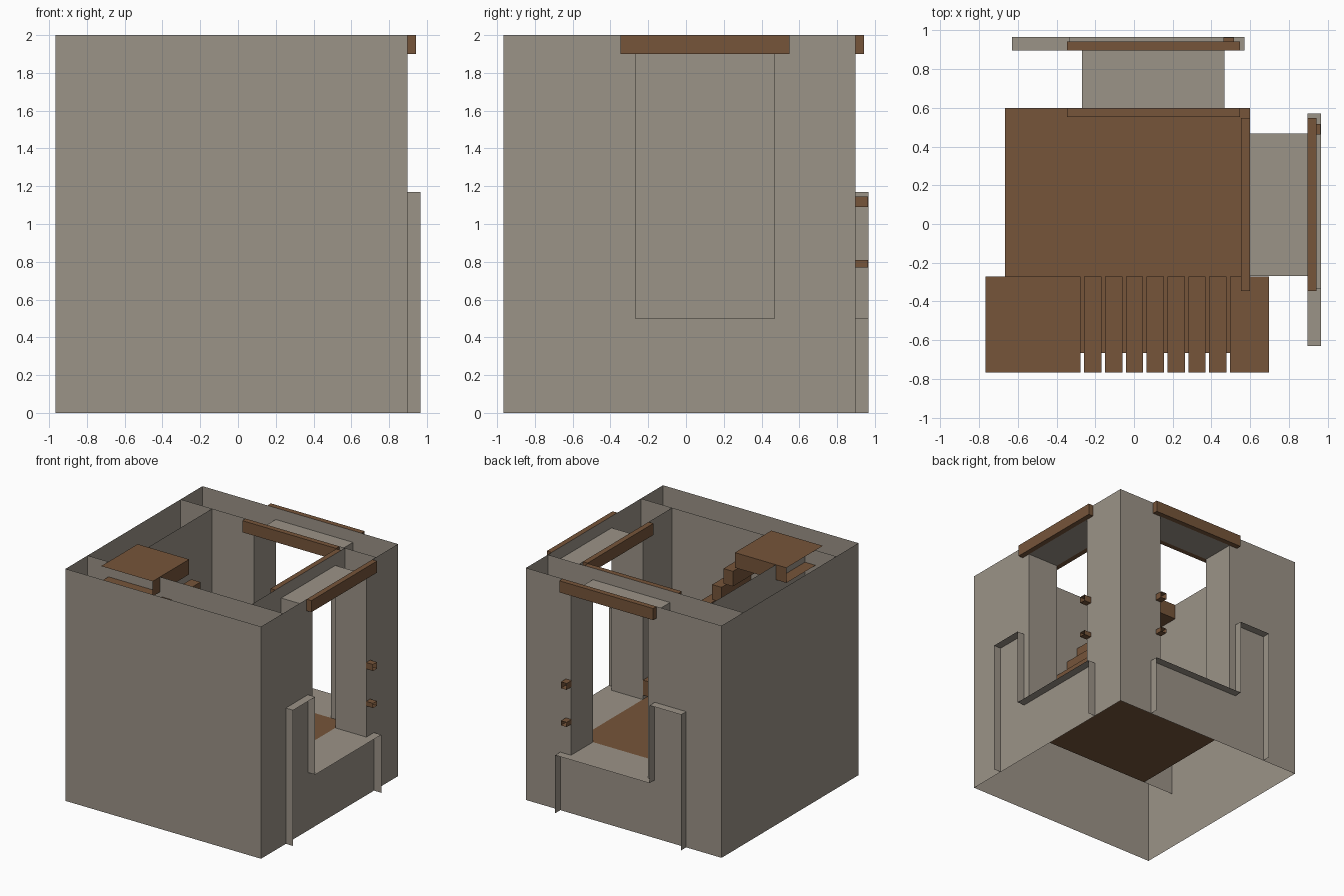
import bpy, bmesh

if "Cube" in bpy.data.objects:
    bpy.data.objects.remove(bpy.data.objects["Cube"])


def material(name, rgb):
    m = bpy.data.materials.new(name)
    m.diffuse_color = (*rgb, 1)
    m.use_nodes = True
    m.node_tree.nodes["Principled BSDF"].inputs["Base Color"].default_value = m.diffuse_color
    return m


STONE = material("grey_stone", (0.33, 0.292, 0.245))
WOOD = material("brown_wood", (0.18, 0.09, 0.042))

LO, HI, TRIM = -0.967, 0.897, 0.967      # outer shell and trim limits
IN0, IN1 = -0.667, 0.6                   # inner room limits
W0, W1, SILL, HEAD, TOP = -0.268, 0.468, 0.5, 1.9, 2.0   # window opening


def make(name, quads, mat, swap=False):
    """Object from quads; swap exchanges x and y for the matching side."""
    bm = bmesh.new()
    for q in quads:
        pts = [(p[1], p[0], p[2]) for p in reversed(q)] if swap else q
        bm.faces.new([bm.verts.new(p) for p in pts])
    bmesh.ops.remove_doubles(bm, verts=bm.verts, dist=1e-5)
    me = bpy.data.meshes.new(name)
    bm.to_mesh(me)
    bm.free()
    me.materials.append(mat)
    ob = bpy.data.objects.new(name, me)
    bpy.context.collection.objects.link(ob)
    return ob


def plane_x(x, a, b, c, d, sign=1):
    """Upright quad at constant x, y from a to b, z from c to d."""
    q = [(x, a, c), (x, b, c), (x, b, d), (x, a, d)]
    return q if sign > 0 else q[::-1]


def plane_y(y, a, b, c, d, sign=1):
    q = [(a, y, c), (a, y, d), (b, y, d), (b, y, c)]
    return q if sign > 0 else q[::-1]


def plane_z(z, a, b, c, d, sign=1):
    q = [(a, c, z), (b, c, z), (b, d, z), (a, d, z)]
    return q if sign > 0 else q[::-1]


def box(x0, x1, y0, y1, z0, z1, skip=""):
    """Box quads; skip lists open sides: l r f b d u."""
    f = {"l": plane_x(x0, y0, y1, z0, z1, -1), "r": plane_x(x1, y0, y1, z0, z1),
         "f": plane_y(y0, x0, x1, z0, z1, -1), "b": plane_y(y1, x0, x1, z0, z1),
         "d": plane_z(z0, x0, x1, y0, y1, -1), "u": plane_z(z1, x0, x1, y0, y1)}
    return [q for k, q in f.items() if k not in skip]


def holed(x, a, b, z0, sign):
    """Wall at constant x with the window opening left out."""
    parts = [(a, W0, z0, TOP), (W1, b, z0, TOP), (W0, W1, HEAD, TOP)]
    if z0 < SILL:
        parts.append((W0, W1, z0, SILL))
    return [plane_x(x, *p, sign) for p in parts]


# plain outer and inner walls
make("front_outer_wall", [plane_y(LO, LO, HI, 0, TOP, -1)], STONE)
make("left_outer_wall", [plane_x(LO, LO, HI, 0, TOP, -1)], STONE)
make("front_inner_wall", [plane_y(IN0, LO, HI, SILL, TOP)], STONE)
make("left_inner_wall", [plane_x(IN0, IN0, IN1, SILL, TOP)], STONE)
make("floor", [plane_z(SILL, IN0, IN1, IN0, IN1)], WOOD)

# the two window sides, right and back
for side, swap in (("right", False), ("back", True)):
    a, b = (LO, HI) if swap else (IN0, IN1)
    make(side + "_outer_wall", holed(HI, LO, HI, 0, 1), STONE, swap)
    make(side + "_inner_wall", holed(IN1, a, b, SILL, -1), STONE, swap)
    # window reveal: sill, head and jambs
    make(side + "_reveal", [
        plane_z(SILL, IN1, HI, W0, W1), plane_z(HEAD, IN1, HI, W0, W1, -1),
        plane_y(W0, IN1, HI, SILL, HEAD), plane_y(W1, IN1, HI, SILL, HEAD, -1)],
        STONE, swap)
    # open-fronted raised border, stepped beside the window
    make(side + "_border", [
        plane_y(-0.63, HI, TRIM, 0, 1.17, -1), plane_z(1.17, HI, TRIM, -0.63, -0.33),
        plane_y(-0.33, HI, TRIM, SILL, 1.17), plane_z(SILL, HI, TRIM, -0.33, 0.57),
        plane_y(0.57, HI, TRIM, 0, SILL)], STONE, swap)
    # beams over the window
    make(side + "_outer_beam", box(HI, 0.943, -0.347, 0.548, HEAD, TOP, "l"), WOOD, swap)
    make(side + "_inner_beam", box(0.554, IN1, -0.347, 0.548, HEAD, TOP, "r"), WOOD, swap)
    # small open-fronted brackets
    for i, (z0, z1) in enumerate(((0.77, 0.81), (1.09, 1.145))):
        make(f"{side}_bracket_{i + 1}",
             box(HI, TRIM - 0.003, 0.463, 0.518, z0, z1, "lr"), WOOD, swap)

# staircase along the front wall, ends buried in the walls
Y0, Y1, THICK, RISE = -0.767, -0.27, 0.13, 1.5 / 9
make("stair_landing", box(-0.768, -0.277, Y0, Y1, TOP - THICK, TOP, "lf"), WOOD)
for i in range(7):
    x, z = -0.258 + 0.1077 * i, TOP - RISE * (i + 1)
    make(f"stair_step_{i + 1}", box(x, x + 0.09, Y0, Y1, z - THICK, z, "f"), WOOD)
z = SILL + RISE
make("stair_bottom_step", box(0.496, 0.697, Y0, Y1, z - THICK, z, "rf"), WOOD)
